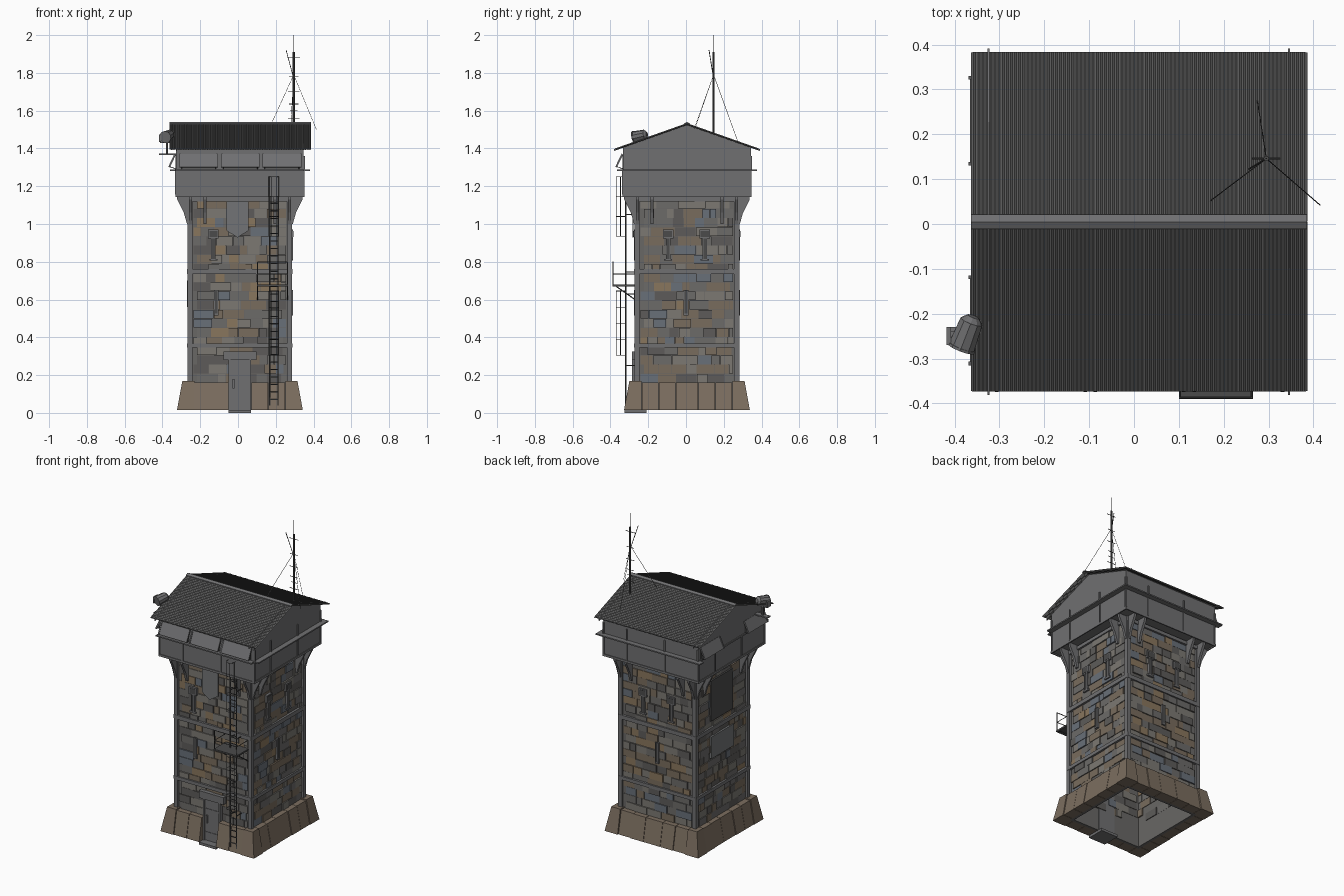
import bpy, bmesh, math, random
from mathutils import Vector, Matrix

if "Cube" in bpy.data.objects:
    bpy.data.objects.remove(bpy.data.objects["Cube"])

random.seed(7)
CX, CY = 0.01, 0.005
I = Matrix.Identity(4)


def side(k):
    """Frame for wall k (0 front, 1 right, 2 back, 3 left): x along the wall, -y outward."""
    return Matrix.Translation((CX, CY, 0)) @ Matrix.Rotation(k * math.pi / 2, 4, 'Z')


def prism(bm, profile, push, M=I):
    """Extrude a planar profile along a vector."""
    a = [bm.verts.new(M @ Vector(p)) for p in profile]
    b = [bm.verts.new(M @ (Vector(p) + Vector(push))) for p in profile]
    bm.faces.new(a)
    bm.faces.new(b[::-1])
    for i in range(len(a)):
        j = (i + 1) % len(a)
        bm.faces.new((a[i], b[i], b[j], a[j]))


def box(bm, x0, x1, y0, y1, z0, z1, M=I):
    prism(bm, [(x0, y0, z0), (x1, y0, z0), (x1, y1, z0), (x0, y1, z0)], (0, 0, z1 - z0), M)


def plate(bm, u0, u1, d0, d1, z0, z1, k):
    """Box on wall k, d measured outward from the tower centre."""
    box(bm, u0, u1, -d1, -d0, z0, z1, side(k))


def rod(bm, a, b, r, n=6, r2=None):
    a, b = Vector(a), Vector(b)
    M = Matrix.Translation((a + b) / 2) @ (b - a).to_track_quat('Z', 'Y').to_matrix().to_4x4()
    bmesh.ops.create_cone(bm, cap_ends=True, segments=n, radius1=r, radius2=r if r2 is None else r2,
                          depth=(b - a).length, matrix=M)


def finish(name, bm, color=None):
    bmesh.ops.recalc_face_normals(bm, faces=bm.faces)
    me = bpy.data.meshes.new(name)
    bm.to_mesh(me)
    bm.free()
    ob = bpy.data.objects.new(name, me)
    bpy.context.collection.objects.link(ob)
    if color:
        mat = bpy.data.materials.new(name)
        mat.diffuse_color = (*color, 1)
        mat.use_nodes = True
        mat.node_tree.nodes["Principled BSDF"].inputs["Base Color"].default_value = mat.diffuse_color
        me.materials.append(mat)
    return ob


DARK, IRON = (0.07, 0.07, 0.07), (0.16, 0.16, 0.165)

# Hollow tower shell, open at the bottom
bm = bmesh.new()
for k in range(4):
    plate(bm, -0.262, 0.245, 0.245, 0.262, 0.015, 1.15, k)
finish("tower_wall", bm, (0.14, 0.135, 0.13))

# Uneven stone courses, grouped by colour
palette = [(0.15, 0.145, 0.14), (0.19, 0.15, 0.11), (0.11, 0.105, 0.10),
           (0.25, 0.18, 0.11), (0.14, 0.16, 0.19), (0.20, 0.19, 0.17)]
stones = [bmesh.new() for _ in palette]
rows, z0, h = 20, 0.16, 0.0485
for k in range(4):
    for r in range(rows):
        u = -0.245 + random.choice((0, 0.018))
        while u < 0.225:
            w = min(random.uniform(0.035, 0.115), 0.245 - u)
            d = random.uniform(0.264, 0.273)
            bm = random.choices(stones, (5, 5, 4, 2, 2, 4))[0]
            plate(bm, u, u + w - 0.002, random.uniform(0.235, 0.25), d,
                  z0 + r * h, z0 + (r + 1) * h - 0.002, k)
            u += w
for i, bm in enumerate(stones):
    finish(f"wall_stones_{i + 1}", bm, palette[i])

# Sloped footing blocks with mitred corners and a door gap
bm = bmesh.new()
for k in range(4):
    cuts = [-1, -0.24, -0.15, -0.06, 0.06, 0.15, 0.24, 1]
    for i, (a, b) in enumerate(zip(cuts, cuts[1:])):
        if k == 0 and i == 3:
            continue
        top = 0.168 if i in (0, 6) else 0.162
        out = 0.003 if i in (0, 6) else random.uniform(-0.004, 0.001)
        ring = [(0.262, 0.015), (0.33 + out, 0.015), (0.302 + out, top), (0.262, top)]
        M = side(k)
        ends = [[bm.verts.new(M @ Vector((max(-d, min(d, e)), -d, z))) for d, z in ring]
                for e in (a + 0.001, b - 0.001)]
        bm.faces.new(ends[0])
        bm.faces.new(ends[1][::-1])
        for j in range(4):
            q = (j + 1) % 4
            bm.faces.new((ends[0][j], ends[1][j], ends[1][q], ends[0][q]))
finish("footing_blocks", bm, (0.20, 0.155, 0.115))

# Iron corner angles and horizontal bands
bm = bmesh.new()
for k in range(4):
    plate(bm, -0.277, -0.25, 0.25, 0.277, 0.16, 1.15, k)
    for z, t in ((0.345, 0.022), (0.735, 0.026), (1.12, 0.022)):
        plate(bm, -0.275, 0.275, 0.255, 0.279, z, z + t, k)
finish("corner_irons_and_bands", bm, IRON)

# Gusset brackets carrying the cabin
bm = bmesh.new()
for k in range(4):
    for u in (-0.262, -0.185, 0.185, 0.262):
        prof = [(0.27, 1.0), (0.28, 1.0), (0.297, 1.06), (0.332, 1.13), (0.332, 1.148), (0.27, 1.148)]
        prism(bm, [(u - 0.008, -d, z) for d, z in prof], (0.016, 0, 0), side(k))
finish("cabin_brackets", bm, IRON)

# Cabin body with gable ends
bm = bmesh.new()
prism(bm, [(CX - 0.338, CY + y, z) for y, z in
           ((-0.338, 1.15), (0.338, 1.15), (0.338, 1.405), (0, 1.526), (-0.338, 1.405))], (0.676, 0, 0))
finish("cabin", bm, IRON)

# Sills, ledges and battens on the cabin
bm = bmesh.new()
for k in range(4):
    plate(bm, -0.342, 0.342, 0.335, 0.342, 1.143, 1.157, k)
    if k != 3:
        plate(bm, -0.34, 0.37 if k else 0.34, 0.33, 0.371, 1.281, 1.289, k)
    else:
        plate(bm, -0.34, 0.34, 0.33, 0.343, 1.28, 1.29, k)
    for u in (-0.335, -0.17, 0.1, 0.335):
        if k in (1, 2):
            plate(bm, u - 0.004, u + 0.004, 0.335, 0.345, 1.289, 1.36, k)
        plate(bm, u - 0.004, u + 0.004, 0.335, 0.343, 1.157, 1.281, k)
finish("cabin_trim", bm, IRON)

# Window openings and propped shutters on front and left
win, shut = bmesh.new(), bmesh.new()
openings = {0: ((-0.32, -0.115), (-0.1, 0.105), (0.12, 0.325)), 3: ((-0.325, -0.125), (0.12, 0.32))}
for k, spans in openings.items():
    for a, b in spans:
        plate(win, a + 0.01, b - 0.01, 0.335, 0.34, 1.295, 1.365, k)
        prism(shut, [(a, -d, z) for d, z in
                     ((0.338, 1.368), (0.343, 1.371), (0.376, 1.302), (0.371, 1.299))], (b - a, 0, 0), side(k))
        for u in (a + 0.012, b - 0.012):
            M = side(k)
            rod(shut, M @ Vector((u, -0.338, 1.292)), M @ Vector((u, -0.37, 1.303)), 0.002)
        for u in (a, b - 0.008):
            prism(shut, [(u, -d, z) for d, z in
                         ((0.34, 1.37), (0.346, 1.373), (0.379, 1.303), (0.373, 1.3))], (0.008, 0, 0), side(k))
finish("window_openings", win, DARK)
finish("window_shutters", shut, IRON)

# Corrugated gable roof
bm = bmesh.new()
ribs = 82
for s in (-1, 1):
    prev = None
    for i in range(ribs * 2 + 1):
        x = -0.362 + 0.747 * i / (ribs * 2)
        o = 0.004 * (i % 2)
        cur = (bm.verts.new((x, CY, 1.527 + o)), bm.verts.new((x, CY + s * 0.377, 1.394 + o)))
        if prev:
            bm.faces.new((prev[0], prev[1], cur[1], cur[0]) if s < 0 else (cur[0], cur[1], prev[1], prev[0]))
        prev = cur
roof = finish("corrugated_roof", bm, (0.11, 0.11, 0.11))
mod = roof.modifiers.new("thickness", 'SOLIDIFY')
mod.thickness = 0.006
mod.offset = 0

# Ridge cap and rafters
bm = bmesh.new()
prism(bm, [(-0.363, CY + y, z) for y, z in
           ((-0.016, 1.528), (0, 1.534), (0.016, 1.528), (0.016, 1.532), (0, 1.54), (-0.016, 1.532))], (0.749, 0, 0))
for x in (-0.327, 0.343):
    for s in (-1, 1):
        prism(bm, [(x, CY, 1.522), (x, CY + s * 0.386, 1.387),
                   (x, CY + s * 0.386, 1.397), (x, CY, 1.532)], (0.005, 0, 0))
finish("ridge_and_rafters", bm, IRON)

# Door, frame, lintel and step
bm = bmesh.new()
plate(bm, -0.06, 0.06, 0.24, 0.283, 0.015, 0.28, 0)
plate(bm, -0.06, 0.06, 0.215, 0.33, 0, 0.016, 0)
plate(bm, -0.088, 0.088, 0.262, 0.292, 0.28, 0.326, 0)
for u in (-0.06, 0.05):
    plate(bm, u, u + 0.01, 0.28, 0.29, 0.015, 0.28, 0)
for z in (0.06, 0.21):
    plate(bm, -0.05, 0.05, 0.28, 0.286, z, z + 0.012, 0)
plate(bm, -0.038, -0.028, 0.28, 0.292, 0.13, 0.18, 0)
finish("door", bm, IRON)

# Firing slits with hooded heads
frame, slot = bmesh.new(), bmesh.new()
slits = {0: ((-0.14, 0.81, 1), (-0.125, 0.52, 0)), 1: ((-0.1, 0.81, 1), (0.095, 0.81, 1), (-0.005, 0.52, 0)),
         2: ((-0.1, 0.81, 1), (0.1, 0.81, 1), (0, 0.52, 0))}
for k, items in slits.items():
    for u, z, hood in items:
        plate(slot, u - 0.007, u + 0.007, 0.26, 0.278, z, z + 0.13, k)
        for v in (-0.012, 0.007):
            plate(frame, u + v, u + v + 0.005, 0.26, 0.28, z, z + 0.13, k)
        w = 0.022 if hood else 0.012
        plate(frame, u - w, u + w, 0.26, 0.28, z - 0.004, z + 0.006, k)
        if hood:
            plate(frame, u - 0.028, u + 0.028, 0.26, 0.281, z + 0.113, z + 0.16, k)
            plate(slot, u - 0.022, u + 0.022, 0.26, 0.283, z + 0.12, z + 0.153, k)
finish("slit_frames", frame, IRON)
finish("slit_openings", slot, DARK)

# Hanging pennant on the front, patch plates on the left
bm = bmesh.new()
prism(bm, [(CX + u, CY - 0.282, z) for u, z in
           ((-0.07, 1.12), (0.045, 1.12), (0.045, 0.965), (-0.013, 0.928), (-0.07, 0.965))], (0, -0.006, 0))
plate(bm, -0.12, 0.11, 0.262, 0.279, 0.56, 0.70, 3)
finish("pennant_and_patch", bm, (0.17, 0.175, 0.18))
bm = bmesh.new()
plate(bm, -0.12, 0.1, 0.262, 0.277, 0.80, 1.06, 3)
finish("side_hatch", bm, DARK)

# Ladder with safety cage
bm = bmesh.new()
xa, xb, yl = 0.168, 0.212, -0.318
for x in (xa, xb):
    rod(bm, (x, yl, 0.04), (x, yl, 1.255), 0.004)
    for z in (0.25, 0.63, 0.745, 1.05):
        rod(bm, (x, yl, z), (x, -0.262, z), 0.003)
for i in range(30):
    z = 0.07 + i * 0.04
    rod(bm, (xa, yl, z), (xb, yl, z), 0.003)
for lo, hi, n in ((0.305, 0.645, 5), (0.935, 1.25, 4)):
    arc = [(xa, yl), (0.164, -0.347), (0.178, -0.37), (0.202, -0.37), (0.216, -0.347), (xb, yl)]
    for x, y in arc[1:-1]:
        rod(bm, (x, y, lo), (x, y, hi), 0.0018, 4)
    for i in range(n):
        z = lo + (hi - lo) * i / (n - 1)
        for p, q in zip(arc, arc[1:]):
            rod(bm, (*p, z), (*q, z), 0.0018, 4)
finish("caged_ladder", bm, DARK)

# Landing platform and rail
bm = bmesh.new()
box(bm, 0.1, 0.265, -0.39, -0.268, 0.67, 0.68)
for x in (0.103, 0.262):
    rod(bm, (x, -0.387, 0.675), (x, -0.387, 0.8), 0.0025)
    rod(bm, (x, -0.387, 0.735), (x, -0.27, 0.735), 0.002)
    rod(bm, (x, -0.37, 0.67), (x, -0.27, 0.6), 0.003)
for z in (0.735, 0.8):
    rod(bm, (0.103, -0.387, z), (0.262, -0.387, z), 0.0025)
finish("landing_platform", bm, DARK)

# Antenna mast, crossbars, whips and guy wires
bm = bmesh.new()
ax, ay = 0.295, 0.146
rod(bm, (ax, ay, 1.47), (ax, ay, 1.91), 0.006, 8)
rod(bm, (ax, ay, 1.9), (ax, ay, 2.0), 0.0015)
rod(bm, (ax, ay, 1.77), (0.255, 0.122, 1.92), 0.002)
for z, w in ((1.56, 0.03), (1.6, 0.02), (1.635, 0.025), (1.70, 0.03), (1.78, 0.025), (1.88, 0.032)):
    rod(bm, (ax - w, ay, z), (ax + w, ay, z), 0.002)
for foot in ((0.168, 0.05, 1.512), (0.415, 0.042, 1.5), (0.275, 0.275, 1.435)):
    rod(bm, (ax, ay, 1.79), foot, 0.0012, 4)
finish("antenna_mast", bm, DARK)

# Searchlight on its bracket
bm = bmesh.new()
c, ax = Vector((-0.373, -0.245, 1.467)), Vector((-0.35, -0.9, -0.2)).normalized()
rod(bm, c - ax * 0.03, c + ax * 0.03, 0.027, 10, 0.031)
rod(bm, c - ax * 0.042, c - ax * 0.03, 0.014, 10, 0.026)
rod(bm, c + ax * 0.03, c + ax * 0.036, 0.033, 10)
box(bm, -0.417, -0.325, -0.262, -0.23, 1.366, 1.374)
rod(bm, (-0.375, -0.245, 1.37), (-0.375, -0.245, 1.445), 0.006)
box(bm, -0.418, -0.408, -0.27, -0.23, 1.435, 1.475)
box(bm, -0.412, -0.34, -0.252, -0.238, 1.43, 1.438)
finish("searchlight", bm, IRON)
